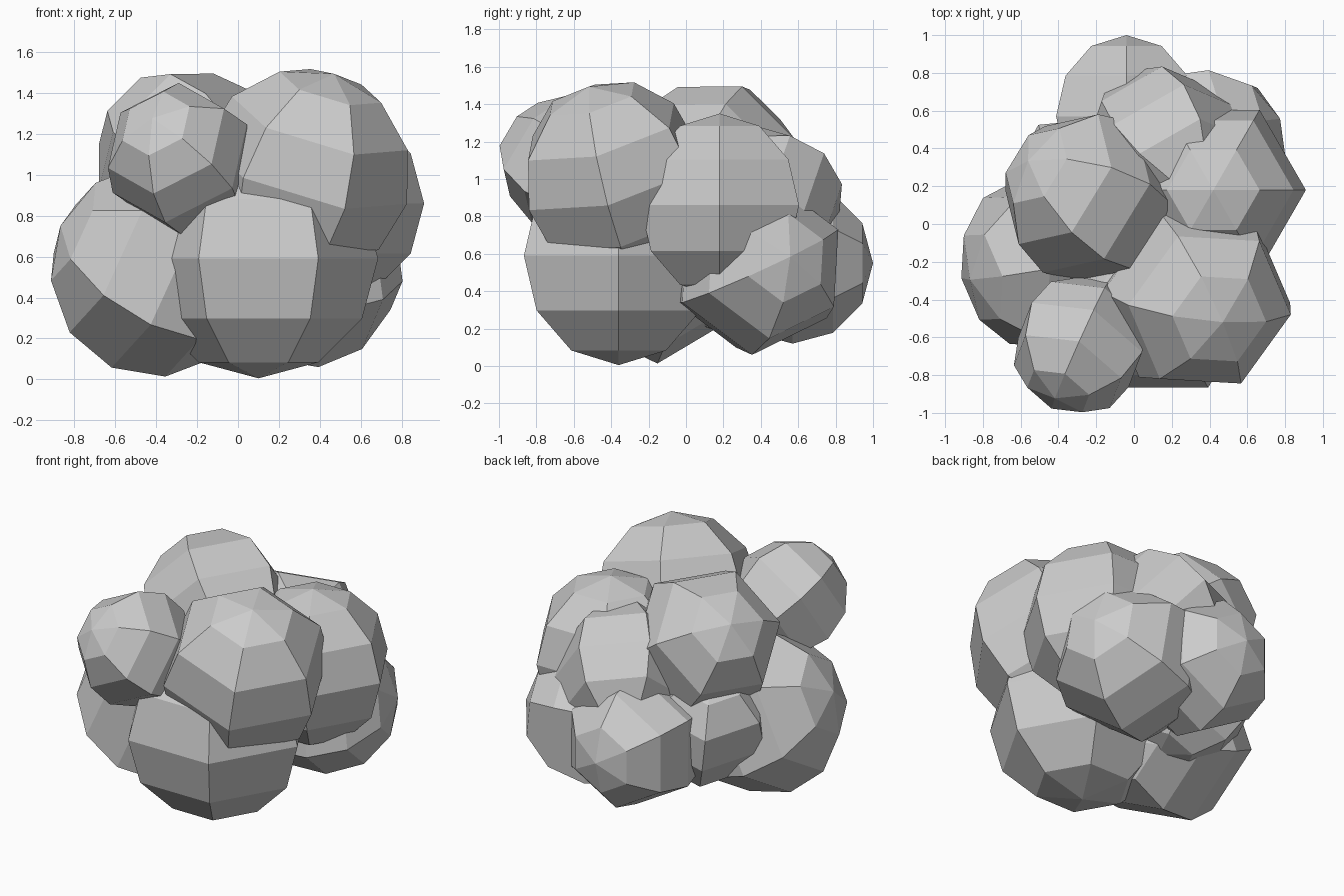
import bpy
from mathutils import Vector, Matrix

if "Cube" in bpy.data.objects:
    bpy.data.objects.remove(bpy.data.objects["Cube"])


def blob(name, centre, radius, pole=(0, 0, 1), vertex=(1, 0, 0)):
    """Six-sided, six-ring faceted ball; pole and one equator corner set its turn."""
    bpy.ops.mesh.primitive_uv_sphere_add(segments=6, ring_count=6, radius=radius)
    ob = bpy.context.object
    ob.name = name
    z = Vector(pole).normalized()
    start = Vector(vertex)
    y = (start - z * start.dot(z)).normalized()
    x = y.cross(z)
    turn = Matrix((x, y, z)).transposed()
    # find which way the primitive's own corners point
    corner = max((v.co for v in ob.data.vertices if abs(v.co.z) < radius * 0.01),
                 key=lambda c: c.y)
    align = Vector((corner.x, corner.y, 0)).rotation_difference(Vector((0, 1, 0))).to_matrix()
    ob.data.transform(Matrix.Translation(centre) @ (turn @ align).to_4x4())
    return ob


# lower ring of lumps
blob("lower_front_lump", (0.10, -0.36, 0.59), 0.585)
blob("lower_left_lump", (-0.40, -0.195, 0.535), 0.525, (-0.89, -0.19, 0.41), (0.79, -0.60, 0.11))
blob("lower_right_lump", (0.33, 0.38, 0.535), 0.48, (0.90, 0.36, 0.10), (0, -0.05, -0.46))
blob("lower_back_lump", (-0.04, 0.57, 0.55), 0.43, (0, 1, 0), (0, 0, 1))
blob("lower_inner_lump", (-0.27, 0.18, 0.60), 0.42, (-0.3, 0.3, 0.9), (1, 0, 0))

# upper lumps
blob("upper_front_right_lump", (0.33, -0.39, 1.01), 0.52, (0.27, -0.25, 0.93), (0.33, -0.77, -0.30))
blob("upper_front_left_lump", (-0.285, -0.64, 1.08), 0.37, (-0.36, -0.76, 0.53), (0.77, 0, -0.64))
blob("upper_left_lump", (-0.24, 0.14, 1.075), 0.465, (-0.71, 0.43, 0.61), (0.29, 0.33, 0.89))
blob("upper_right_lump", (0.42, 0.18, 0.86), 0.49)
blob("upper_back_lump", (0.155, 0.415, 0.875), 0.43, (-0.21, 0.29, -0.27), (0.35, 0.63, 0.74))
